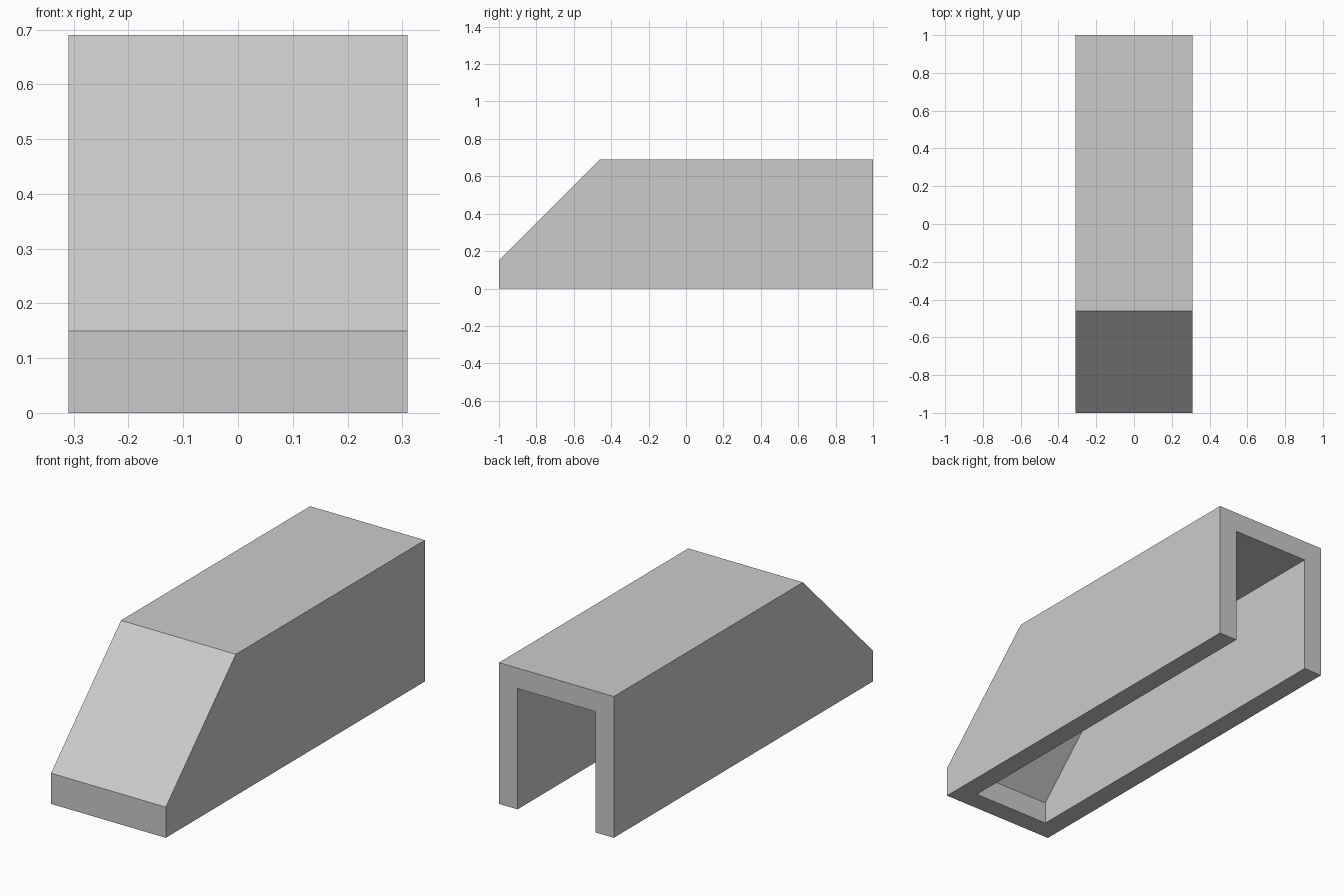
import bpy
import bmesh

if "Cube" in bpy.data.objects:
    bpy.data.objects.remove(bpy.data.objects["Cube"], do_unlink=True)

# Plain grey material
grey = bpy.data.materials.new("light_grey")
grey.use_nodes = True
colour = (0.6, 0.6, 0.6, 1)
grey.diffuse_color = colour
grey.node_tree.nodes["Principled BSDF"].inputs["Base Color"].default_value = colour

# Side profiles (y, z) from front foot over the slope and roof to the back foot
WALL = 0.1
HALF = 0.31
outer = [(-1, 0), (-1, 0.15), (-0.46, 0.69), (1, 0.69), (1, 0)]
inner = [(-0.9, 0), (-0.9, 0.109), (-0.419, 0.59), (1, 0.59), (1, 0)]

bm = bmesh.new()


def outline(profile, x):
    return [bm.verts.new((x, y, z)) for y, z in profile]


def skin(right, left):
    """Side walls plus the front, slope and roof strips between them."""
    bm.faces.new(right)
    bm.faces.new(left)
    for i in range(3):
        bm.faces.new((right[i], right[i + 1], left[i + 1], left[i]))


out_r, out_l = outline(outer, -HALF), outline(outer, HALF)
in_r, in_l = outline(inner, WALL - HALF), outline(inner, HALF - WALL)
skin(out_r, out_l)
skin(in_r, in_l)

# Arch-shaped back rim, and U-shaped bottom rim
bm.faces.new((out_r[4], out_r[3], out_l[3], out_l[4],
              in_l[4], in_l[3], in_r[3], in_r[4]))
bm.faces.new((out_r[4], out_r[0], out_l[0], out_l[4],
              in_l[4], in_l[0], in_r[0], in_r[4]))
bmesh.ops.recalc_face_normals(bm, faces=bm.faces[:])

mesh = bpy.data.meshes.new("sloped_cover")
bm.to_mesh(mesh)
bm.free()
mesh.materials.append(grey)
cover = bpy.data.objects.new("sloped_cover", mesh)
bpy.context.collection.objects.link(cover)
